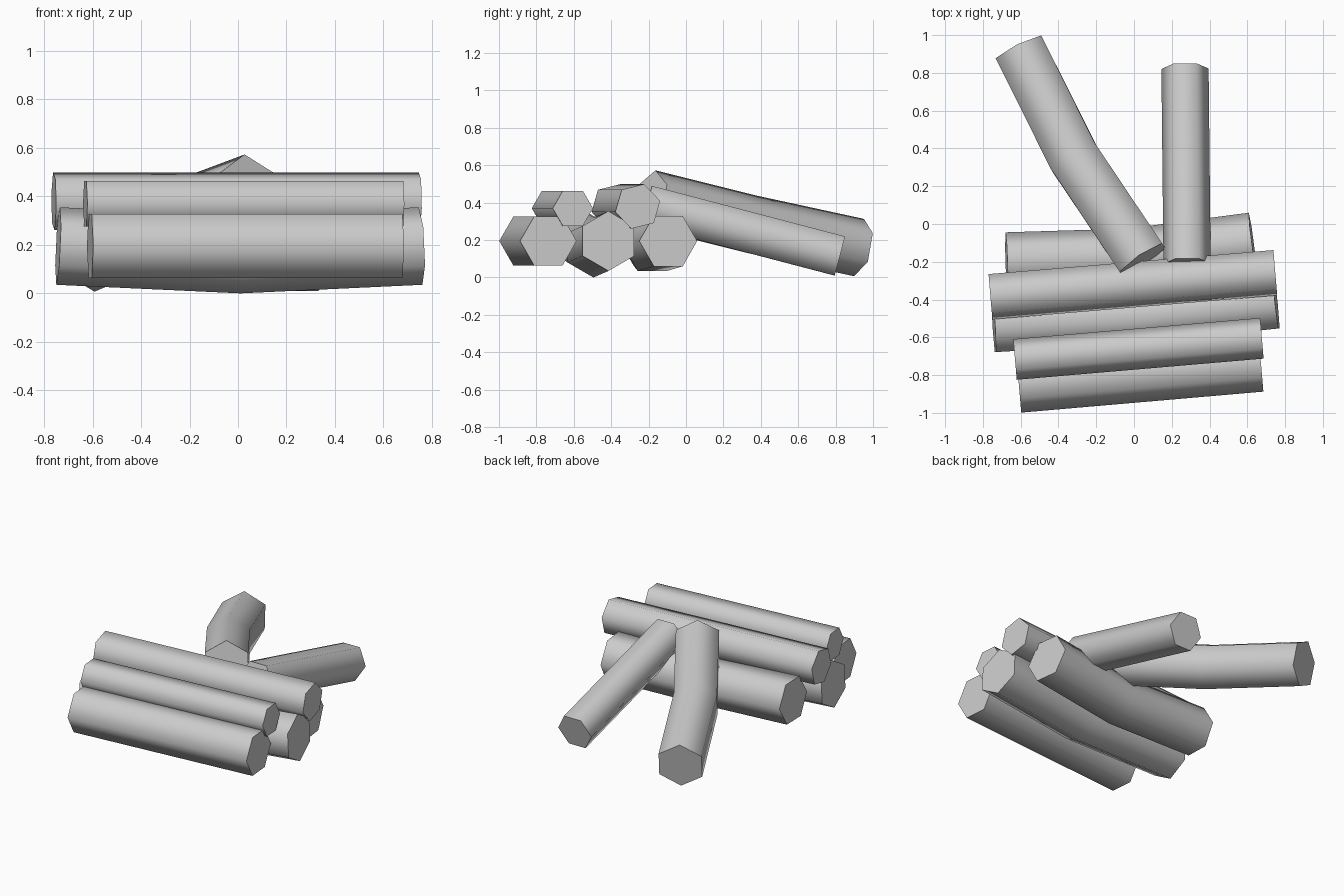
import bpy
import bmesh
from math import cos, sin, pi, radians
from mathutils import Vector

cube = bpy.data.objects.get("Cube")
if cube:
    bpy.data.objects.remove(cube, do_unlink=True)

SIDES = 6

grey = bpy.data.materials.new("light grey")
grey.use_nodes = True
colour = (0.6, 0.6, 0.6, 1)
grey.diffuse_color = colour
grey.node_tree.nodes["Principled BSDF"].inputs["Base Color"].default_value = colour


def log(name, path, radius, twist=0):
    """Six-sided log swept along a path; twist 0 gives a flat top, 30 a ridge."""
    points = [Vector(p) for p in path]
    bm = bmesh.new()
    rings = []
    for i, point in enumerate(points):
        before = points[max(i - 1, 0)]
        after = points[min(i + 1, len(points) - 1)]
        along = (after - before).normalized()
        side = Vector((0, 0, 1)).cross(along).normalized()
        up = along.cross(side)
        ring = []
        for k in range(SIDES):
            a = radians(twist) + 2 * pi * k / SIDES
            ring.append(bm.verts.new(point + radius * (side * cos(a) + up * sin(a))))
        rings.append(ring)
    for low, high in zip(rings, rings[1:]):
        for k in range(SIDES):
            n = (k + 1) % SIDES
            bm.faces.new((low[k], low[n], high[n], high[k]))
    bm.faces.new(rings[0][::-1])
    bm.faces.new(rings[-1])
    bmesh.ops.recalc_face_normals(bm, faces=bm.faces)

    mesh = bpy.data.meshes.new(name)
    bm.to_mesh(mesh)
    bm.free()
    mesh.materials.append(grey)
    obj = bpy.data.objects.new(name, mesh)
    bpy.context.collection.objects.link(obj)
    # Round the bark, keep the sawn ends crisp
    bpy.ops.object.select_all(action="DESELECT")
    obj.select_set(True)
    bpy.context.view_layer.objects.active = obj
    bpy.ops.object.shade_smooth_by_angle(angle=radians(75))


# Bottom layer of the stack
log("bottom_front_log", [(-0.61, -0.847, 0.195), (0.672, -0.736, 0.195)], 0.152)
log("bottom_middle_log",
    [(-0.742, -0.54, 0.195), (0.01, -0.495, 0.16), (0.753, -0.415, 0.195)], 0.16, 30)
log("bottom_back_log",
    [(-0.675, -0.2, 0.195), (-0.02, -0.18, 0.17), (0.628, -0.095, 0.195)], 0.156)

# Top layer of the stack
log("top_front_log", [(-0.63, -0.717, 0.37), (0.677, -0.605, 0.37)], 0.108)
log("top_back_log", [(-0.76, -0.385, 0.38), (0.748, -0.258, 0.38)], 0.124, 14)

# Loose logs leaning on the back of the stack
log("leaning_bent_log",
    [(0.045, -0.19, 0.42), (-0.318, 0.35, 0.285), (-0.605, 0.925, 0.16)], 0.156, 30)
log("leaning_straight_log", [(0.281, -0.21, 0.385), (0.27, 0.822, 0.115)], 0.125)
